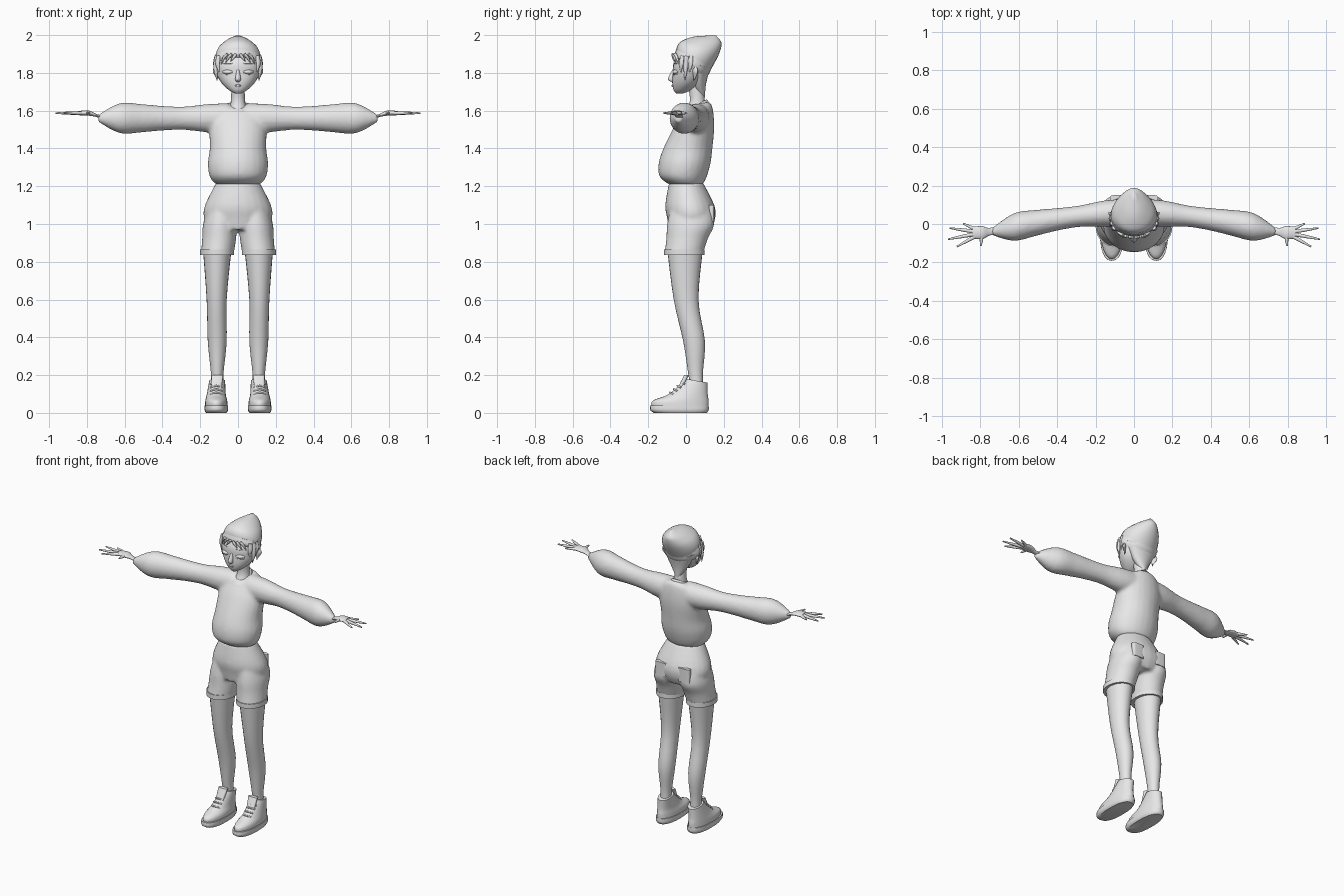
import bpy, bmesh, math
from mathutils import Vector

cube = bpy.data.objects.get("Cube")
if cube:
    bpy.data.objects.remove(cube)

grey = (.8, .8, .8, 1)
clay = bpy.data.materials.new("light_grey")
clay.use_nodes = True
clay.diffuse_color = grey
clay.node_tree.nodes["Principled BSDF"].inputs["Base Color"].default_value = grey


# Each ring of a loft is a centre and two half axes
def ring(z, front, back, width, tilt=0, x=0):
    """Upright ring; tilt lifts its front and lowers its back."""
    near, far = Vector((x, front, z + tilt)), Vector((x, back, z - tilt))
    return (near + far) / 2, Vector((width, 0, 0)), (far - near) / 2


def tube(points, radii, flatness=1):
    """Rings that follow a path."""
    rings = []
    last = len(points) - 1
    for i, (point, radius) in enumerate(zip(points, radii)):
        along = (points[min(i + 1, last)] - points[max(i - 1, 0)]).normalized()
        side = along.orthogonal() if abs(along.z) > .9 else along.cross(Vector((0, 0, 1)))
        side.normalize()
        rings.append((point, side * radius, side.cross(along) * radius * flatness))
    return rings


def mirrored(rings):
    flip = Vector((-1, 1, 1))
    return [tuple(vector * flip for vector in one) for one in rings]


def curve_through(before, start, end, after, t):
    """Smooth blend from start to end that respects the neighbours."""
    leave, arrive = (end - before) / 2, (after - start) / 2
    ease = t * t * (3 - 2 * t)
    return (start.lerp(end, ease) + leave * t * (1 - t) ** 2
            - arrive * t * t * (1 - t))


def loft(bm, rings, power, sides=24, steps=4):
    stations = []
    last = len(rings) - 1
    for i in range(last):
        around = rings[max(i - 1, 0)], rings[i], rings[i + 1], rings[min(i + 2, last)]
        for step in range(steps):
            stations.append([curve_through(*group, step / steps) for group in zip(*around)])
    stations.append(rings[last])

    def bend(value):
        return math.copysign(abs(value) ** (2 / power), value)

    loops = []
    for centre, u, v in stations:
        angles = [math.tau * k / sides for k in range(sides)]
        loops.append([bm.verts.new(centre + u * bend(math.cos(a)) + v * bend(math.sin(a)))
                      for a in angles])
    for low, high in zip(loops, loops[1:]):
        for k in range(sides):
            bm.faces.new((low[k - 1], low[k], high[k], high[k - 1]))
    bm.faces.new(loops[0])
    bm.faces.new(loops[-1])


def part(name, *shells, power=2, voxel=0):
    """Object made of lofted shells, optionally fused into one soft skin."""
    bm = bmesh.new()
    for rings in shells:
        loft(bm, rings, power)
    bmesh.ops.recalc_face_normals(bm, faces=bm.faces)
    mesh = bpy.data.meshes.new(name)
    bm.to_mesh(mesh)
    bm.free()
    mesh.materials.append(clay)
    ob = bpy.data.objects.new(name, mesh)
    bpy.context.collection.objects.link(ob)
    bpy.ops.object.select_all(action="DESELECT")
    ob.select_set(True)
    bpy.context.view_layer.objects.active = ob
    if voxel:
        fuse = ob.modifiers.new("fuse", "REMESH")
        fuse.mode = "VOXEL"
        fuse.voxel_size = voxel
        fuse.use_smooth_shade = True
        soften = ob.modifiers.new("soften", "SMOOTH")
        soften.iterations = 5
    else:
        bpy.ops.object.shade_smooth_by_angle(angle=math.radians(50))


def pair(name, *shells, power=2):
    part("left_" + name, *shells, power=power)
    part("right_" + name, *map(mirrored, shells), power=power)


# Sweater: baggy body and balloon sleeves
body = [ring(z=1.21, front=-.09, back=.09, width=.12),
        ring(z=1.25, front=-.14, back=.11, width=.15),
        ring(z=1.32, front=-.145, back=.13, width=.16),
        ring(z=1.4, front=-.12, back=.14, width=.15),
        ring(z=1.52, front=-.06, back=.15, width=.15),
        ring(z=1.6, front=-.02, back=.14, width=.12, tilt=-.02),
        ring(z=1.63, front=0, back=.12, width=.07, tilt=-.02)]
sleeve = []
sleeve_radii = (.08, .075, .062, .065, .075, .08, .02)
for i, radius in enumerate(sleeve_radii):
    t = i / (len(sleeve_radii) - 1)
    centre = Vector((.05 + .69 * t, .06 - .1 * t ** 1.5, 1.56))
    sleeve.append((centre, Vector((0, radius * .9, 0)), Vector((0, 0, radius))))
part("sweater", body, sleeve, mirrored(sleeve), voxel=.011)
part("collar", [ring(z=1.62, front=-.02, back=.12, width=.055, tilt=-.03),
                ring(z=1.63, front=-.01, back=.11, width=.05, tilt=-.03)])

# Hands: flat palm with fingers and thumb fanned out from it
knuckle = Vector((.79, -.045, 1.587))
wrist = Vector((.72, -.035, 1.565))
palm = tube([wrist, wrist.lerp(knuckle, .5), knuckle, knuckle + Vector((.05, 0, 0))],
            (.02, .02, .034, .03), flatness=.4)
fingers = []
for angle, length in zip((26, 8, -11, -29, -85), (.11, .17, .18, .15, .07)):
    turn = math.radians(angle)
    reach = Vector((math.cos(turn), math.sin(turn), 0)) * length
    fingers.append(tube([knuckle, knuckle + reach / 2, knuckle + reach], (.011, .009, .004)))
pair("hand", palm, *fingers)

# Shorts: hips and two wide legs with cuffs
hips = [ring(z=.97, front=-.09, back=.13, width=.14),
        ring(z=1.03, front=-.1, back=.155, width=.18),
        ring(z=1.1, front=-.11, back=.15, width=.175),
        ring(z=1.22, front=-.09, back=.09, width=.115)]
short_leg = [ring(z=.84, front=-.115, back=.09, width=.087, x=.11),
             ring(z=.92, front=-.105, back=.115, width=.09, x=.1),
             ring(z=1, front=-.1, back=.15, width=.09, x=.095),
             ring(z=1.1, front=-.08, back=.13, width=.07, x=.085)]
part("shorts", hips, short_leg, mirrored(short_leg), voxel=.01)
pair("shorts_cuff", [ring(z=z, front=-.116, back=.097, width=.09, x=.11)
                     for z in (.835, .865)])
pair("back_pocket", [ring(z=z, front=.12, back=.15, width=.04, x=.085)
                     for z in (1.01, 1.1)], power=4)

# Legs
pair("leg", [ring(z=.15, front=.02, back=.09, width=.032, x=.11),
             ring(z=.22, front=.01, back=.09, width=.034, x=.11),
             ring(z=.38, front=-.015, back=.1, width=.05, x=.11),
             ring(z=.6, front=-.065, back=.066, width=.053, x=.113),
             ring(z=.87, front=-.1, back=.09, width=.076, x=.11)])

# High-top shoes
foot = .115
pair("shoe_sole", [ring(z=0, front=-.17, back=.11, width=.055, x=foot),
                   ring(z=.015, front=-.19, back=.12, width=.062, x=foot),
                   ring(z=.04, front=-.19, back=.12, width=.062, x=foot)], power=2.4)
pair("shoe_upper", [ring(z=.03, front=-.18, back=.12, width=.06, x=foot),
                    ring(z=.065, front=-.175, back=.12, width=.058, x=foot),
                    ring(z=.1, front=-.09, back=.115, width=.05, x=foot),
                    ring(z=.17, front=0, back=.115, width=.042, x=.11, tilt=.01)])
pair("shoe_tongue", [ring(z=.1, front=-.06, back=-.03, width=.024, x=foot),
                     ring(z=.2, front=-.01, back=.015, width=.032, x=.11)], power=3)
laces = []
for i in range(4):
    middle = Vector((foot, -.085 + .02 * i, .108 + .018 * i))
    ends = [middle + Vector((side * .03, .018, -.01)) for side in (-1, 1)]
    laces.append(tube([ends[0], middle, ends[1]], [.005] * 3))
pair("laces", *laces)

# Neck and head
part("neck", [ring(z=1.6, front=-.01, back=.1, width=.05, tilt=-.02),
              ring(z=1.65, front=.02, back=.1, width=.037),
              ring(z=1.74, front=.01, back=.09, width=.036)])
part("head", [ring(z=1.69, front=-.05, back=-.02, width=.015),
              ring(z=1.71, front=-.066, back=.03, width=.05),
              ring(z=1.75, front=-.073, back=.08, width=.09),
              ring(z=1.8, front=-.07, back=.1, width=.114),
              ring(z=1.86, front=-.063, back=.11, width=.117),
              ring(z=1.94, front=-.01, back=.09, width=.06)])
part("nose", [ring(z=1.752, front=-.075, back=-.06, width=.008),
              ring(z=1.768, front=-.096, back=-.06, width=.015),
              ring(z=1.82, front=-.07, back=-.05, width=.006)])


def on_face(angle, z, lift=0):
    """Point on the face, turned away from the nose by an angle."""
    turn = math.radians(angle)
    return Vector(((.115 + lift) * math.sin(turn), .016 - (.085 + lift) * math.cos(turn), z))


# Lips, closed eyes, brows and ears
part("lips", [ring(z=1.725, front=-.073, back=-.05, width=.012),
              ring(z=1.733, front=-.077, back=-.05, width=.018),
              ring(z=1.739, front=-.073, back=-.05, width=.012)])
eye_angles = (14, 30, 46)
for name, z, radius in (("eyelid", 1.805, .012), ("lash", 1.793, .003), ("brow", 1.85, .003)):
    lift = .004 if name == "lash" else 0
    pair(name, tube([on_face(angle, z, lift) for angle in eye_angles],
                    (radius / 3, radius, radius / 3)))
pair("ear", tube([on_face(110, z, lift) for z, lift in ((1.77, 0), (1.81, .012), (1.84, 0))],
                 (.006, .018, .008), flatness=.5))

# Hair: tapered nape, parted fringe and jagged side locks
part("nape_hair", [ring(z=1.67, front=.075, back=.1, width=.012),
                   ring(z=1.74, front=.035, back=.106, width=.062),
                   ring(z=1.84, front=.02, back=.13, width=.115)])
locks = []
for i in range(3):
    root, tip = 5 + 12 * i, 20 + 16 * i
    locks.append(tube([on_face(root, 1.9), on_face((root + tip) / 2, 1.88),
                       on_face(tip, 1.86 - .01 * i)], (.008, .007, .001)))
for i in range(4):
    angle, drop = 65 + 16 * i, .13 if i % 2 else .09
    locks.append(tube([on_face(angle, 1.89), on_face(angle - 2, 1.89 - drop / 2, .006),
                       on_face(angle - 6, 1.89 - drop)], (.012, .013, .002), flatness=.7))
pair("hair_locks", *locks)

# Knit cap leaning back, with a folded brim
part("cap", [ring(z=1.84, front=-.05, back=.11, width=.118, tilt=.06),
             ring(z=1.89, front=-.05, back=.15, width=.12, tilt=.04),
             ring(z=1.93, front=-.035, back=.175, width=.105, tilt=.03),
             ring(z=1.96, front=0, back=.187, width=.075, tilt=.02),
             ring(z=1.98, front=.05, back=.185, width=.045, tilt=.013),
             ring(z=1.997, front=.11, back=.16, width=.012)])
part("cap_brim", [ring(z=1.83, front=-.055, back=.108, width=.12, tilt=.055),
                  ring(z=1.85, front=-.06, back=.125, width=.128, tilt=.05),
                  ring(z=1.88, front=-.052, back=.137, width=.121, tilt=.045)])
